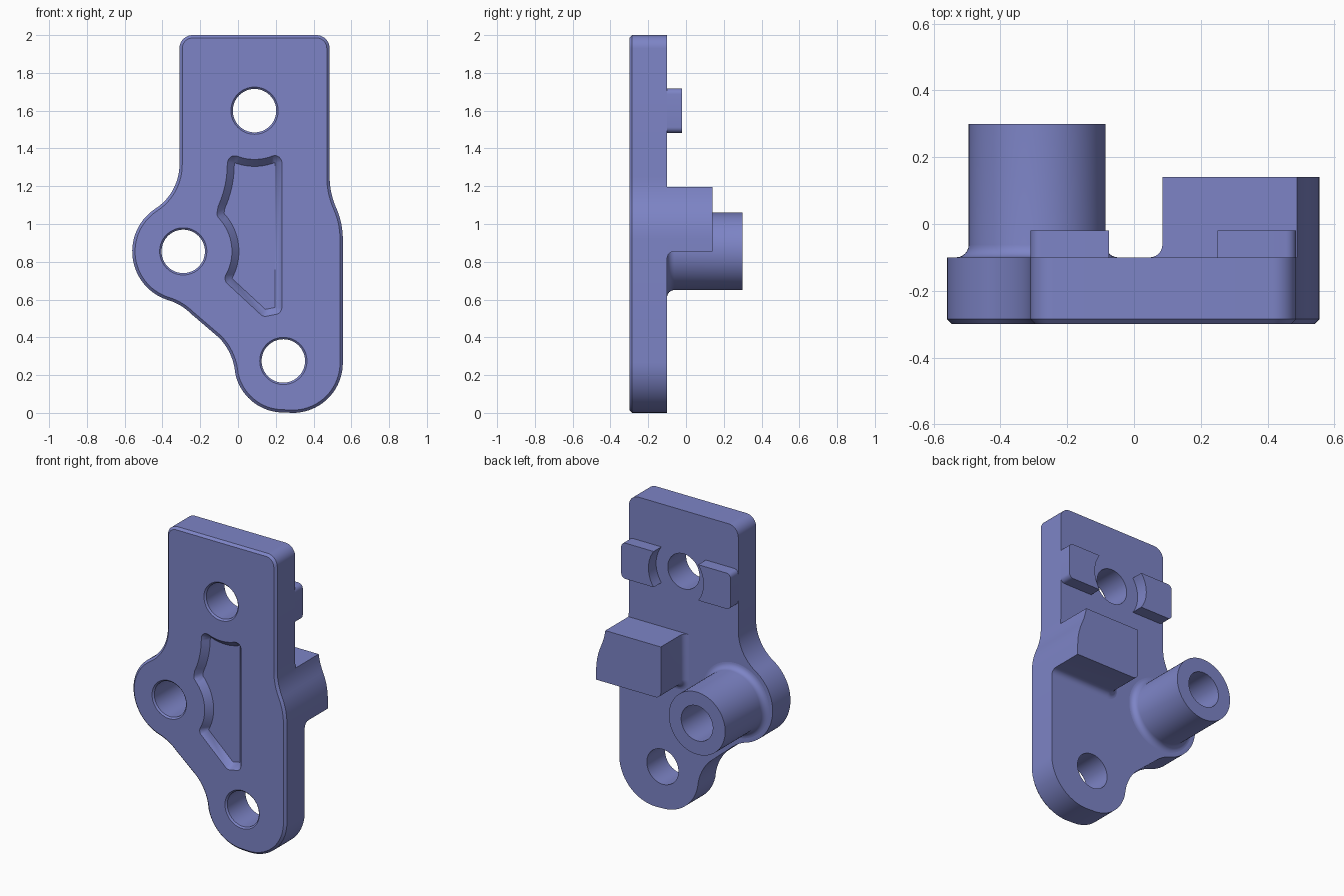
import bpy, bmesh, math
from mathutils import Vector

if "Cube" in bpy.data.objects:
    bpy.data.objects.remove(bpy.data.objects["Cube"])

blue = bpy.data.materials.new("slate_blue")
blue.diffuse_color = (0.205, 0.231, 0.565, 1)
blue.use_nodes = True
blue.node_tree.nodes["Principled BSDF"].inputs["Base Color"].default_value = blue.diffuse_color

FRONT, BACK = -0.30, -0.10      # plate faces
HOLE_R = 0.115
CX = 0.0875                     # centre line of the upper plate
HOLES = [(CX, 1.60), (-0.29, 0.855), (0.24, 0.275)]


def arc(cx, cz, r, a0, a1, n=12):
    """Points on an arc in the x-z plane, angles in degrees."""
    angles = [math.radians(a0 + (a1 - a0) * i / n) for i in range(n + 1)]
    return [(cx + r * math.cos(a), cz + r * math.sin(a)) for a in angles]


def circle(c, r, n=64):
    return arc(c[0], c[1], r, 0, 360, n)[:-1]


def clean(loop):
    """Drop points that coincide with the one before."""
    return [p for i, p in enumerate(loop) if math.dist(p, loop[i - 1]) > 0.003]


def normals(loop, i):
    """Outward normals of the edges before and after point i (counterclockwise loop)."""
    a, b, c = (Vector(loop[k % len(loop)]) for k in (i - 1, i, i + 1))
    d, e = (b - a).normalized(), (c - b).normalized()
    return b, Vector((d.y, -d.x)), Vector((e.y, -e.x))


def inset(loop, d):
    out = []
    for i in range(len(loop)):
        p, m, n = normals(loop, i)
        out.append(tuple(p - (m + n) * d / (1 + m.dot(n))))
    return out


def rounded_outset(loop, d):
    """Matching inner and outer loops, the outer one with rounded corners."""
    inner, outer = [], []
    for i in range(len(loop)):
        p, m, n = normals(loop, i)
        turn = m.x * n.y - m.y * n.x
        if turn > 0.3:
            for k in range(7):
                inner.append(tuple(p))
                outer.append(tuple(p + (m * (6 - k) + n * k).normalized() * d))
        else:
            inner.append(tuple(p))
            outer.append(tuple(p + (m + n) * d / (1 + m.dot(n))))
    return inner, outer


def loft(name, rings, closed=False):
    """Skin a stack of (loop, y) rings; capped, or joined end to end when closed."""
    bm = bmesh.new()
    rows = [[bm.verts.new((x, y, z)) for x, z in loop] for loop, y in rings]
    pairs = list(zip(rows, rows[1:])) + ([(rows[-1], rows[0])] if closed else [])
    for r, s in pairs:
        for i in range(len(r)):
            bm.faces.new((r[i - 1], r[i], s[i], s[i - 1]))
    if not closed:
        bm.faces.new(rows[0])
        bm.faces.new(rows[-1])
    bmesh.ops.remove_doubles(bm, verts=bm.verts, dist=1e-5)
    bmesh.ops.recalc_face_normals(bm, faces=bm.faces)
    me = bpy.data.meshes.new(name)
    bm.to_mesh(me)
    bm.free()
    me.materials.append(blue)
    ob = bpy.data.objects.new(name, me)
    bpy.context.collection.objects.link(ob)
    return ob


def activate(ob):
    bpy.ops.object.select_all(action='DESELECT')
    ob.select_set(True)
    bpy.context.view_layer.objects.active = ob


def cut(ob, cutter):
    mod = ob.modifiers.new("cut", 'BOOLEAN')
    mod.operation, mod.solver, mod.object = 'DIFFERENCE', 'EXACT', cutter
    activate(ob)
    bpy.ops.object.modifier_apply(modifier=mod.name)
    bpy.data.objects.remove(cutter)


# Plate: outline of tangent arcs, chamfered around the front
right_flare = arc(0.149, 0.92, 0.406, 0, 24, 8) + arc(0.891, 1.25, 0.406, 204, 180, 8)
outline = clean(
    arc(-0.24, 1.93, 0.07, 90, 180)
    + arc(-0.588, 1.315, 0.278, 0, -57.1)
    + arc(-0.29, 0.855, 0.27, 122.9, 252.7, 28)
    + arc(-0.459, 0.311, 0.30, 72.7, 45, 8)
    + arc(-0.314, 0.187, 0.30, 45, 8, 8)
    + arc(0.24, 0.262, 0.26, 188, 270, 18)
    + arc(0.29, 0.265, 0.265, 270, 360, 20)
    + right_flare
    + arc(0.415, 1.93, 0.07, 0, 90))
plate = loft("plate", [(outline, BACK), (outline, FRONT + 0.015),
                       (inset(outline, 0.015), FRONT)])

# Three through holes, countersunk at the front
for c in HOLES:
    cut(plate, loft("hole_cutter", [(circle(c, HOLE_R), 0), (circle(c, HOLE_R), FRONT + 0.01),
                                    (circle(c, HOLE_R + 0.02), FRONT - 0.01)]))

# Shallow pocket with sloping walls that follow the holes
floor = clean(
    arc(CX, 1.60, 0.295, -68.6, -111)
    + arc(-0.588, 1.315, 0.568, -1, -24)
    + arc(-0.29, 0.855, 0.295, 43, -29, 16)
    + [(0.145, 0.548), (0.195, 0.558)])
floor, mouth = rounded_outset(floor, 0.037)
cut(plate, loft("pocket_cutter", [(floor, FRONT + 0.04), (mouth, FRONT), (mouth, FRONT - 0.04)]))

# Hollow boss with a fillet at its base
FIL = 0.038
steps = [math.radians(15 * i) for i in range(7)]
rings = [(circle(HOLES[1], 0.205 + FIL * (1 - math.sin(a))), BACK + FIL * (1 - math.cos(a)))
         for a in steps]
rings += [(circle(HOLES[1], 0.205), 0.30), (circle(HOLES[1], HOLE_R), 0.30),
          (circle(HOLES[1], HOLE_R), BACK)]
boss = loft("boss", rings, closed=True)


# Side block flush with the plate edge, filleted on its left and lower sides
def block_loop(d):
    top = 1.195
    flare = [p for p in right_flare if p[1] < top - 0.005]
    return ([(0.555, 0.855 - d)] + clean(flare) + [(0.4885, top), (0.085 - d, top)]
            + arc(0.125, 0.895, 0.04 + d, 180, 270, 8))


rings = [(block_loop(FIL * (1 - math.sin(a))), BACK + FIL * (1 - math.cos(a))) for a in steps]
block = loft("side_block", rings + [(block_loop(0), 0.14)])

# Pair of pads hollowed around the upper hole
pad = (arc(CX, 1.60, 0.20, 144, 216)
       + arc(-0.28, 1.5125, 0.03, 270, 180, 6) + arc(-0.28, 1.6875, 0.03, 180, 90, 6))
mirrored = [(2 * CX - x, z) for x, z in pad]
pads = [loft("left_pad", [(pad, BACK), (pad, -0.02)]),
        loft("right_pad", [(mirrored, BACK), (mirrored, -0.02)])]

for ob in [plate, boss, block] + pads:
    activate(ob)
    bpy.ops.object.shade_smooth_by_angle(angle=math.radians(30))
